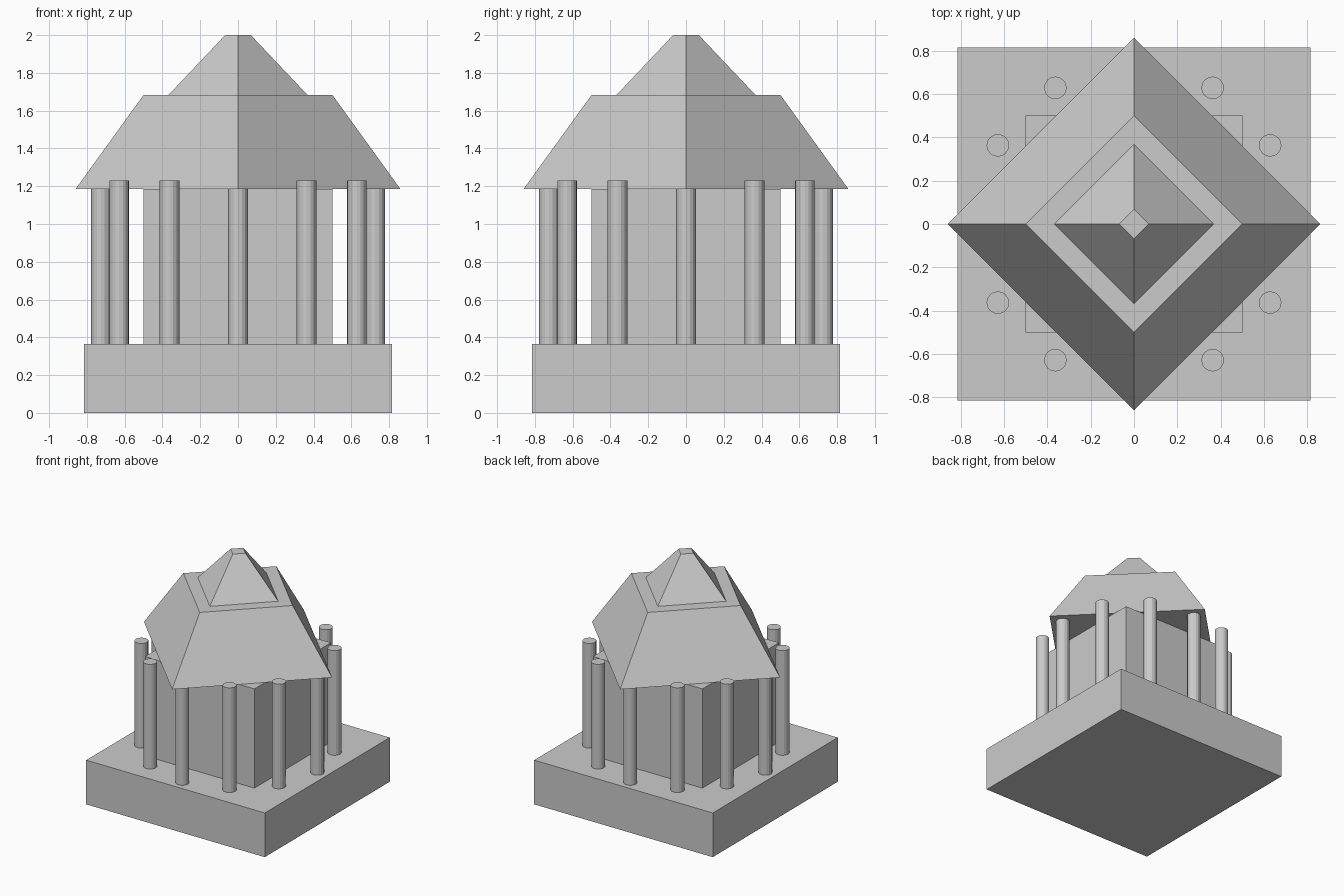
import bpy
from math import cos, sin, pi

if "Cube" in bpy.data.objects:
    bpy.data.objects.remove(bpy.data.objects["Cube"])

BASE_TOP, WALL_TOP, ROOF_STEP = 0.365, 1.185, 1.683


def box(name, half, z0, z1):
    bpy.ops.mesh.primitive_cube_add(size=1, location=(0, 0, (z0 + z1) / 2))
    ob = bpy.context.object
    ob.name = name
    ob.scale = (2 * half, 2 * half, z1 - z0)
    bpy.ops.object.transform_apply(location=False, rotation=False, scale=True)


def frustum(name, sides, r0, r1, z0, z1, x=0, y=0):
    bpy.ops.mesh.primitive_cone_add(vertices=sides, radius1=r0, radius2=r1,
                                    depth=z1 - z0, location=(x, y, (z0 + z1) / 2))
    bpy.context.object.name = name


# Square plinth and inner chamber
box("plinth", 0.816, 0, BASE_TOP)
box("chamber", 0.5, BASE_TOP, WALL_TOP)

# Ring of columns
for i in range(12):
    a = i * pi / 6
    frustum(f"column_{i + 1}", 16, 0.052, 0.052, BASE_TOP, 1.23,
            0.726 * cos(a), 0.726 * sin(a))

# Two-tier roof, turned so its corners lie on the axes
frustum("lower_roof", 4, 0.86, 0.5, WALL_TOP, ROOF_STEP)
frustum("upper_roof", 4, 0.368, 0.068, ROOF_STEP, 2.0)
